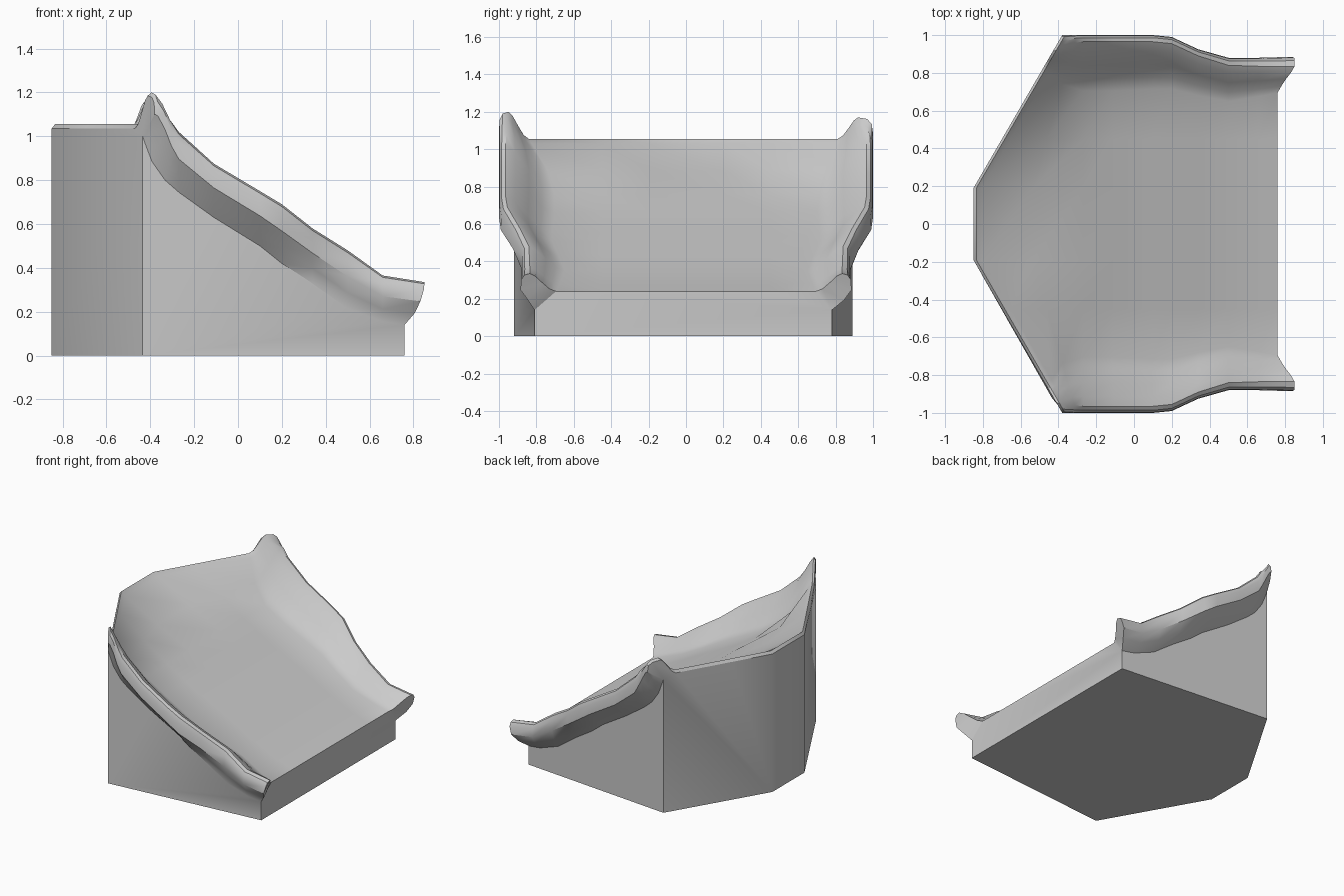
import bpy, bmesh, math

if "Cube" in bpy.data.objects:
    bpy.data.objects.remove(bpy.data.objects["Cube"])

# Stations from the tall back wall to the low front lip:
# (mode, x, outer half width, rim top z, rim underside z, floor z, fillet width, lip)
# mode: 0 = x is an inset from the angled back outline, 1 = straight station,
# .5 = halfway between both
STATIONS = [
    (0, 0.00, 1.00, 1.185, 1.00, 1.035, .10, .055),
    (0, 0.015, 1.00, 1.20, .96, 1.055, .11, .05),
    (0, 0.045, 1.00, 1.16, .885, 1.03, .13, .045),
    (.5, -.27, 1.00, 1.08, .80, .885, .22, .04),
    (1, -.27, 1.00, 1.02, .745, .76, .26, .035),
    (1, -.11, 1.00, .875, .63, .665, .26, .035),
    (1, .10, 1.00, .75, .50, .555, .25, .035),
    (1, .20, .99, .69, .42, .505, .24, .035),
    (1, .34, .925, .58, .33, .43, .21, .035),
    (1, .50, .88, .48, .215, .35, .19, .04),
    (1, .66, .88, .365, .155, .28, .16, .045),
    (1, .76, .885, .335, .14, .24, .14, .05),
]
BASE_SHIFT = -.015


def back_x(y):
    """Angled back outline in plan."""
    return -.85 + max(0, abs(y) - .19) / .81 * .47


def base_y(x):
    """Half width of the tapered base block."""
    return .905 + (x + .44) / 1.2 * (.795 - .905)


def half_section(st, side):
    mode, sx, yo, zt, zb, zf, w, lip = st
    if side > 0 and mode == 0:          # one horn is slightly lower and wider
        zt -= .03
        lip += .03
    yb = base_y({0: -.44 + sx, .5: -.34, 1: sx}[mode])
    h, d, top = zt - zb, zt - zf, yo - lip
    pts = [(yb, zb), (yb + .55 * (yo - yb), zb + .27 * h), (yo, zb + .55 * h),
           (yo - .08 * lip, zb + .83 * h), (yo - .4 * lip, zb + .96 * h), (top, zt),
           (top - .2 * w, zf + .86 * d), (top - .48 * w, zf + .48 * d),
           (top - .75 * w, zf + .14 * d), (top - w, zf), (.45, zf), (.19, zf)]
    last = sx == STATIONS[-1][1]
    curl = [0, .045, .072, .088, .09, .09, .075, .045, .02, 0, 0, 0]
    out = []
    for i, (y, z) in enumerate(pts):
        if mode == 0:
            x = back_x(y) + sx
        elif mode == .5:
            x = .5 * (back_x(y) + .045 + sx)
        else:
            x = sx + (curl[i] if last else 0)
        out.append((x, side * y + (BASE_SHIFT if i == 0 else 0), z))
    return out


bm = bmesh.new()

# Sloping floor with curled side rims
rows = []
for st in STATIONS:
    pts = half_section(st, -1) + half_section(st, 1)[::-1]
    rows.append([bm.verts.new(p) for p in pts])
for a, b in zip(rows, rows[1:]):
    for i in range(len(a) - 1):
        bm.faces.new((a[i], a[i + 1], b[i + 1], b[i]))

# Base corners on the ground
first, end = rows[0], rows[-1]
m = len(first) // 2


def ground(v):
    return bm.verts.new((v.co.x, v.co.y, 0))


bl, br = ground(first[0]), ground(first[-1])
kl, kr = ground(first[m - 1]), ground(first[m])
fl, fr = ground(end[0]), ground(end[-1])

# Three back walls, two side walls, front face and underside
bm.faces.new(first[:m] + [kl, bl])
bm.faces.new(first[m:] + [br, kr])
bm.faces.new((first[m - 1], first[m], kr, kl))
bm.faces.new([r[0] for r in rows] + [fl, bl])
bm.faces.new([r[-1] for r in rows] + [fr, br])
bm.faces.new([end[0]] + end[9:-9] + [end[-1], fr, fl])
bm.faces.new((bl, kl, kr, br, fr, fl))

# Curved rim end caps, stitched across from outer to inner edge
for cap in (end[:10], end[-10:][::-1]):
    for i in range(4):
        bm.faces.new((cap[i], cap[i + 1], cap[8 - i], cap[9 - i]))
bmesh.ops.recalc_face_normals(bm, faces=bm.faces[:])

mesh = bpy.data.meshes.new("sloped_chute")
bm.to_mesh(mesh)
bm.free()
obj = bpy.data.objects.new("sloped_chute", mesh)
bpy.context.collection.objects.link(obj)
bpy.context.view_layer.objects.active = obj
obj.select_set(True)
bpy.ops.object.shade_smooth_by_angle(angle=math.radians(32))
